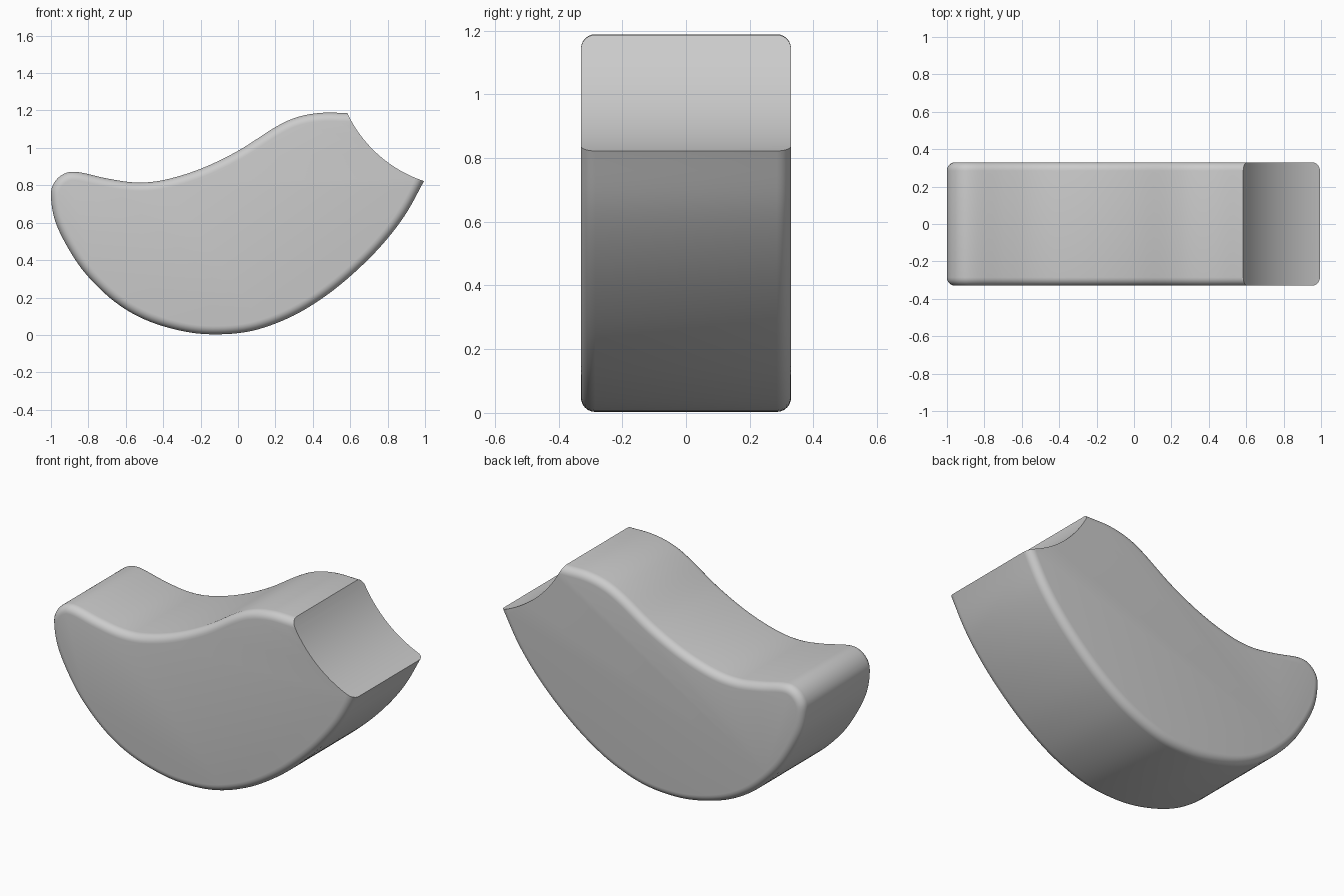
import bpy, bmesh, math
from mathutils import Vector

if "Cube" in bpy.data.objects:
    bpy.data.objects.remove(bpy.data.objects["Cube"])

# Side outline (x, z), counter-clockwise; it runs past the scooped end, which is cut later
PTS = [(.586, 1.187), (.44, 1.187), (.313, 1.163), (.195, 1.108), (0, .984), (-.2, .888),
       (-.393, .829), (-.543, .815), (-.698, .836), (-.858, .871), (-.933, .86),
       (-.985, .81), (-1, .738), (-.976, .604), (-.90, .45), (-.805, .316), (-.66, .178),
       (-.5, .083), (-.313, .024), (-.136, .003), (.067, .02), (.265, .088), (.436, .186),
       (.596, .31), (.757, .467), (.89, .636), (.994, .822),
       (1.09, 1.0), (1.17, 1.18), (1.12, 1.27), (.95, 1.25), (.75, 1.19)]
HALF, RAD, STEPS, SUB = .33, .045, 6, 6


def smooth_loop(points, sub):
    """Closed Catmull-Rom curve through the points."""
    p = [Vector(q) for q in points]
    n, out = len(p), []
    for i in range(n):
        a, b, c, d = p[i - 1], p[i], p[(i + 1) % n], p[(i + 2) % n]
        for k in range(sub):
            t = k / sub
            out.append(.5 * (2 * b + (c - a) * t + (2 * a - 5 * b + 4 * c - d) * t * t
                             + (3 * b - a - 3 * c + d) * t ** 3))
    return out


def make_object(name, bm):
    bmesh.ops.recalc_face_normals(bm, faces=bm.faces)
    me = bpy.data.meshes.new(name)
    bm.to_mesh(me)
    bm.free()
    ob = bpy.data.objects.new(name, me)
    bpy.context.collection.objects.link(ob)
    return ob


# Body: outline rings across the width, inset near the sides for rounded edges
loop = smooth_loop(PTS, SUB)
n = len(loop)
inward = []
for i in range(n):
    t = (loop[(i + 1) % n] - loop[i - 1]).normalized()
    inward.append(Vector((-t.y, t.x)))
half = []
for k in range(STEPS + 1):
    a = math.pi / 2 * k / STEPS
    half.append((-HALF + RAD * (1 - math.sin(a)), RAD * (1 - math.cos(a))))
section = [(-y, d) for y, d in reversed(half)] + half
section.sort(key=lambda s: (s[0], -s[1]))
bm = bmesh.new()
rings = [[bm.verts.new((p.x + w.x * d, y, p.y + w.y * d)) for p, w in zip(loop, inward)]
         for y, d in section]
for r0, r1 in zip(rings, rings[1:]):
    for i in range(n):
        j = (i + 1) % n
        bm.faces.new((r0[i], r0[j], r1[j], r1[i]))
bm.faces.new(rings[0])
bm.faces.new(rings[-1])
body = make_object("rocker_body", bm)

# Cylinder that scoops out the upper right end
bpy.ops.mesh.primitive_cylinder_add(vertices=160, radius=.695, depth=2,
                                    location=(1.213, 0, 1.482),
                                    rotation=(math.pi / 2, 0, 0))
cutter = bpy.context.object
cutter.name = "scoop_cutter"
cut = body.modifiers.new("scoop", 'BOOLEAN')
cut.operation, cut.object, cut.solver = 'DIFFERENCE', cutter, 'EXACT'

bpy.context.view_layer.objects.active = body
bpy.ops.object.select_all(action='DESELECT')
body.select_set(True)
bpy.ops.object.modifier_apply(modifier="scoop")
bpy.data.objects.remove(cutter)
bpy.ops.object.shade_smooth_by_angle(angle=math.radians(35))
